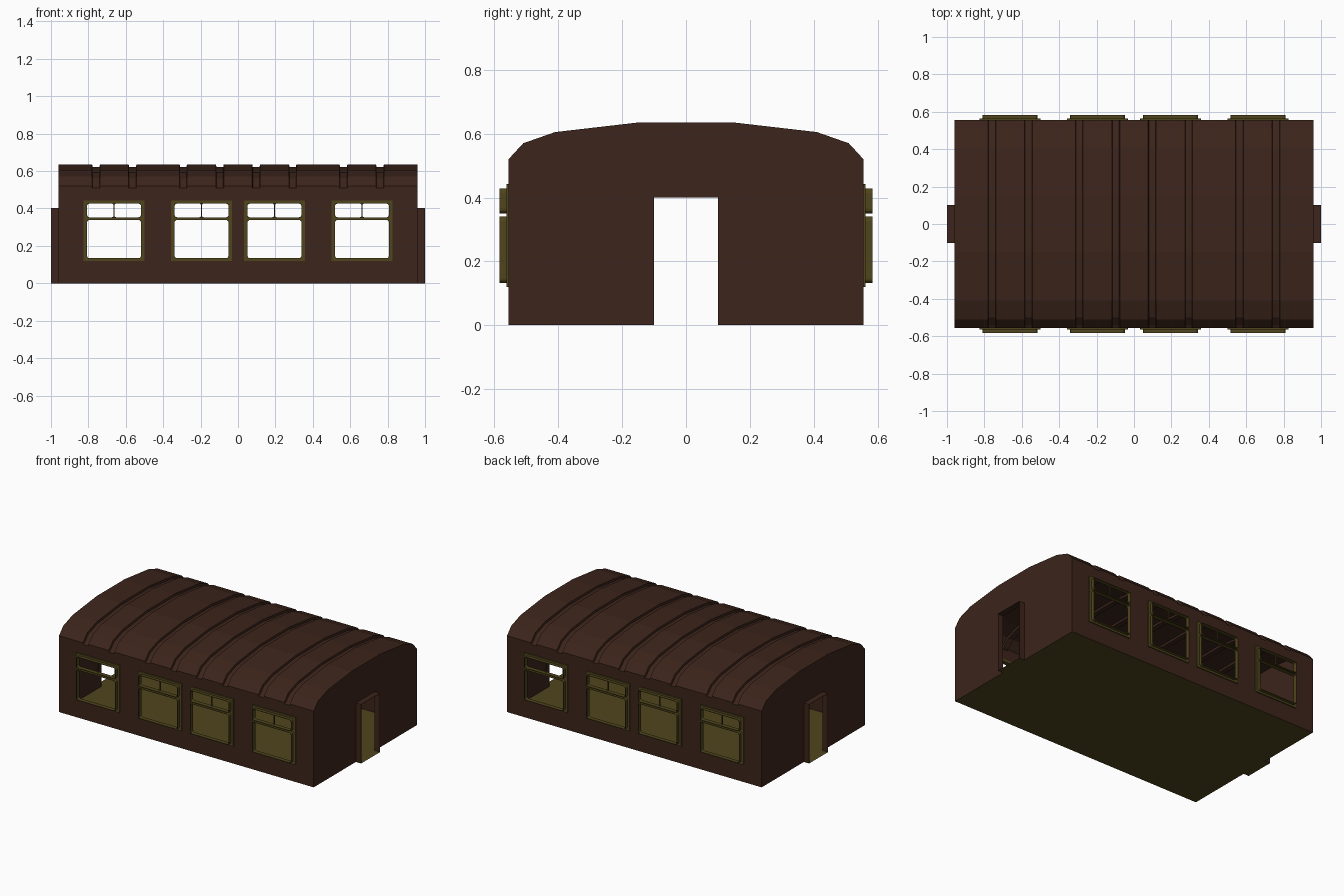
import bpy, bmesh
from math import radians, pi, cos, sin
from mathutils import Matrix

if "Cube" in bpy.data.objects:
    bpy.data.objects.remove(bpy.data.objects["Cube"])


def material(name, rgb):
    m = bpy.data.materials.new(name)
    m.diffuse_color = (*rgb, 1)
    m.use_nodes = True
    m.node_tree.nodes["Principled BSDF"].inputs["Base Color"].default_value = m.diffuse_color
    return m


BROWN = material("dark_brown", (0.045, 0.018, 0.011))
OLIVE = material("dark_olive", (0.08, 0.06, 0.012))
L, W, H = 0.96, 0.556, 0.51          # half length, half width, wall height


def rounded(x0, x1, z0, z1, r=0.014, n=3):
    pts = []
    for i, (cx, cz) in enumerate([(x1 - r, z1 - r), (x0 + r, z1 - r),
                                  (x0 + r, z0 + r), (x1 - r, z0 + r)]):
        for k in range(n + 1):
            a = i * pi / 2 + k * pi / 2 / n
            pts.append((cx + r * cos(a), cz + r * sin(a)))
    return pts


def add(name, mesh, mat):
    mesh.materials.clear()
    mesh.materials.append(mat)
    ob = bpy.data.objects.new(name, mesh)
    bpy.context.collection.objects.link(ob)
    return ob


def sheet(name, loops, mat, matrix, depth=0.0):
    """Filled outline with holes, optionally extruded outward by depth."""
    cu = bpy.data.curves.new(name, 'CURVE')
    cu.dimensions = '2D'
    cu.fill_mode = 'BOTH'
    cu.extrude = depth / 2
    for pts in loops:
        sp = cu.splines.new('POLY')
        sp.points.add(len(pts) - 1)
        for p, (x, y) in zip(sp.points, pts):
            p.co = (x, y, 0, 1)
        sp.use_cyclic_u = True
    tmp = bpy.data.objects.new(name + "_tmp", cu)
    bpy.context.collection.objects.link(tmp)
    dg = bpy.context.evaluated_depsgraph_get()
    me = bpy.data.meshes.new_from_object(tmp.evaluated_get(dg))
    bpy.data.objects.remove(tmp)
    me.transform(matrix @ Matrix.Translation((0, 0, depth / 2)))
    for poly in me.polygons:
        poly.use_smooth = False
    return add(name, me, mat)


def facing(angle, out):
    """Upright plane whose outward side is turned by angle around z."""
    return (Matrix.Rotation(radians(angle), 4, 'Z') @ Matrix.Rotation(pi / 2, 4, 'X')
            @ Matrix.Translation((0, 0, out)))


# roof cross-sections: full panel and sunken groove
half = [(W, H), (W, 0.52), (0.51, 0.57), (0.41, 0.605), (0.15, 0.635)]
half_in = [(W, H), (0.544, 0.516), (0.50, 0.559), (0.405, 0.592), (0.15, 0.622)]
full = half + [(-y, z) for y, z in reversed(half)]
sunk = half_in + [(-y, z) for y, z in reversed(half_in)]

# ribbed roof, lofted along the length
grooves = [(0.076, 0.118), (0.273, 0.312), (0.543, 0.585), (0.738, 0.78)]
grooves = [(-b, -a) for a, b in reversed(grooves)] + grooves
stations = [(-L, full)]
for a, b in grooves:
    stations += [(a, full), (a + 0.003, sunk), (b - 0.003, sunk), (b, full)]
stations.append((L, full))
bm = bmesh.new()
rows = [[bm.verts.new((x, y, z)) for y, z in prof] for x, prof in stations]
for r0, r1 in zip(rows, rows[1:]):
    for i in range(len(full) - 1):
        bm.faces.new((r0[i], r1[i], r1[i + 1], r0[i + 1]))
bm.normal_update()
if sum(f.normal.z for f in bm.faces) < 0:
    bmesh.ops.reverse_faces(bm, faces=bm.faces[:])
me = bpy.data.meshes.new("roof")
bm.to_mesh(me)
bm.free()
add("roof", me, BROWN)

# side walls with framed windows
PW, Z0, ZB0, ZB1, Z1 = 0.144, 0.135, 0.338, 0.353, 0.426
centres = (-0.663, -0.195, 0.195, 0.663)
for side, ang in (("front", 0), ("back", 180)):
    holes = [rounded(c - PW - .004, c + PW + .004, Z0 - .004, Z1 + .004) for c in centres]
    sheet(side + "_wall", [[(-L, 0), (L, 0), (L, H), (-L, H)]] + holes,
          BROWN, facing(ang, W))
    for n, c in enumerate(centres, 1):
        # flat surround with crossbar and small mullion
        sheet(f"{side}_window_frame_{n}",
              [rounded(c - 0.163, c + 0.163, 0.119, 0.442, 0.004),
               rounded(c - PW, c + PW, Z0, ZB0, 0.012),
               rounded(c - PW, c - 0.003, ZB1, Z1, 0.008),
               rounded(c + 0.003, c + PW, ZB1, Z1, 0.008)],
              OLIVE, facing(ang, W - 0.001), 0.008)
        # raised lips around the lower and upper panes
        for part, z0, z1 in (("lower", Z0, ZB0), ("upper", ZB1, Z1)):
            sheet(f"{side}_{part}_window_lip_{n}",
                  [rounded(c - PW - .003, c + PW + .003, z0 - .003, z1 + .003, 0.015),
                   rounded(c - PW, c + PW, z0, z1, 0.012)],
                  OLIVE, facing(ang, W), 0.028)

# end walls with doorway, and thin porch shell around each doorway
D, DH = 0.1, 0.4
outline = [(-W, 0), (-D, 0), (-D, DH), (D, DH), (D, 0), (W, 0)] + full
for side, ang in (("right", 90), ("left", 270)):
    sheet(side + "_end_wall", [outline], BROWN, facing(ang, L))
    t = 0.002
    sheet(side + "_door_surround",
          [[(-D - t, 0), (-D, 0), (-D, DH), (D, DH), (D, 0), (D + t, 0),
            (D + t, DH + t), (-D - t, DH + t)]], BROWN, facing(ang, L), 0.04)

# floor with a step tab under each doorway
sheet("floor", [[(-L, -W), (L, -W), (L, -D), (1, -D), (1, D), (L, D),
                 (L, W), (-L, W), (-L, D), (-1, D), (-1, -D), (-L, -D)]],
      OLIVE, Matrix.Identity(4))
